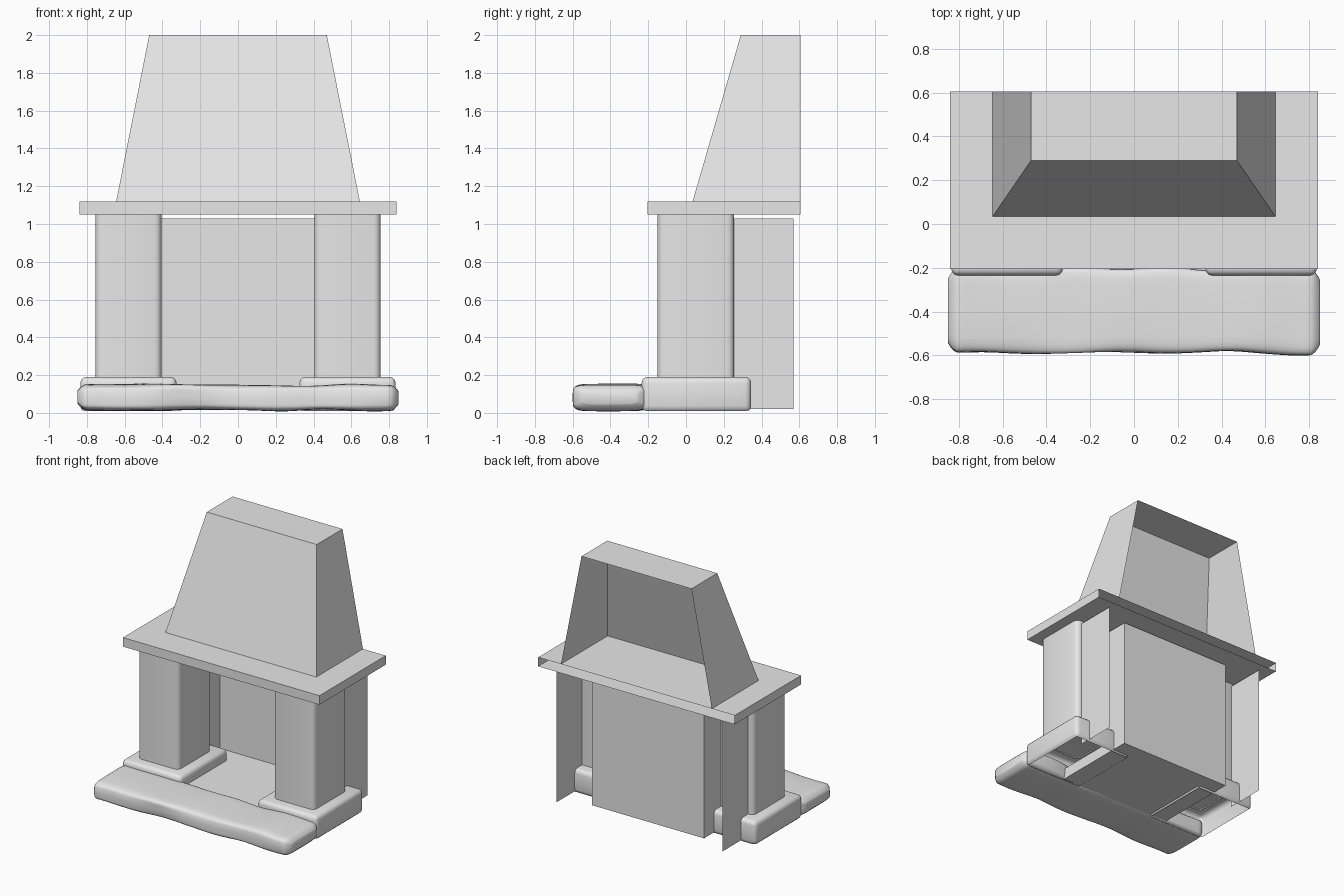
import bpy, bmesh, math
from mathutils import noise, Vector

if "Cube" in bpy.data.objects:
    bpy.data.objects.remove(bpy.data.objects["Cube"], do_unlink=True)

# One plain stone colour for everything
stone = bpy.data.materials.new("pale_stone")
stone.use_nodes = True
COLOUR = (0.8, 0.8, 0.8, 1)
stone.diffuse_color = COLOUR
stone.node_tree.nodes["Principled BSDF"].inputs["Base Color"].default_value = COLOUR


def finish(name, bm, smooth=False):
    mesh = bpy.data.meshes.new(name)
    bm.to_mesh(mesh)
    bm.free()
    mesh.materials.append(stone)
    obj = bpy.data.objects.new(name, mesh)
    bpy.context.collection.objects.link(obj)
    if smooth:
        bpy.ops.object.select_all(action='DESELECT')
        obj.select_set(True)
        bpy.context.view_layer.objects.active = obj
        bpy.ops.object.shade_smooth_by_angle(angle=math.radians(40))
    return obj


def box(xs, ys, zs):
    """Axis-aligned box between pairs of limits."""
    bm = bmesh.new()
    bmesh.ops.create_cube(bm, size=1)
    for v in bm.verts:
        v.co = [lim[int(c > 0)] for lim, c in zip((xs, ys, zs), v.co)]
    bm.normal_update()
    return bm


def drop(bm, *directions):
    """Remove the sides that face the given directions."""
    gone = [f for f in bm.faces if any(f.normal.dot(Vector(d)) > 0.9 for d in directions)]
    bmesh.ops.delete(bm, geom=gone, context='FACES')
    return bm


def bevel(bm, edges, width, segments=3):
    bmesh.ops.bevel(bm, geom=list(edges), offset=width, segments=segments,
                    profile=0.5, affect='EDGES')
    bm.normal_update()


BACK, FRONT, UP, DOWN = (0, 1, 0), (0, -1, 0), (0, 0, 1), (0, 0, -1)

# Tapered chimney hood, open at the back and below
bm = box((-0.645, 0.645), (0.035, 0.605), (1.12, 2.0))
drop(bm, BACK, DOWN)
for v in bm.verts:
    if v.co.z > 1.5:
        v.co.x *= 0.47 / 0.645
        if v.co.y < 0.3:
            v.co.y = 0.29
finish("chimney_hood", bm)

# Mantel shelf, open at the back
finish("mantel_shelf", drop(box((-0.84, 0.84), (-0.205, 0.605), (1.05, 1.12)), BACK))

# Firebox shell and its floor
finish("firebox", drop(box((-0.48, 0.48), (0.25, 0.465), (0.02, 1.03)), FRONT, UP, DOWN))
finish("firebox_floor", box((-0.48, 0.48), (-0.22, 0.463), (0.02, 0.105)))

# Paired columns, plinths and outer wing panels
for side, s in (("left", 1), ("right", -1)):
    def span(a, b):
        return tuple(sorted((s * a, s * b)))

    bm = drop(box(span(0.405, 0.755), (-0.15, 0.255), (0.18, 1.05)), UP, DOWN)
    bevel(bm, [e for e in bm.edges if abs(e.verts[0].co.z - e.verts[1].co.z) > 0.5], 0.035)
    finish(side + "_column", bm, True)

    bm = box(span(0.325, 0.835), (-0.235, 0.345), (0.005, 0.19))
    bevel(bm, bm.edges, 0.032)
    finish(side + "_plinth", drop(bm, DOWN), True)

    bm = bmesh.new()
    corners = [(0.25, 0.02), (0.57, 0.02), (0.57, 1.03), (0.25, 1.03)]
    face = bm.faces.new([bm.verts.new((s * 0.71, y, z)) for y, z in corners])
    if s < 0:
        face.normal_flip()
    finish(side + "_wing_panel", bm)

# Rough-hewn hearth slab: rounded bar with gently uneven cross-sections
bm = bmesh.new()
STATIONS, AROUND = 40, 32
HALF = 0.85
rings = []
for i in range(STATIONS + 1):
    x = -HALF * math.cos(math.pi * i / STATIONS)
    # Ends pull in over a short rounded length
    inset = 0.05 * max(0, 1 - (HALF - abs(x)) / 0.05) ** 2
    ring = []
    for j in range(AROUND):
        a = 2 * math.pi * j / AROUND
        c, t = math.cos(a), math.sin(a)
        y = math.copysign(abs(c) ** 0.3, c) * (0.194 - inset)
        z = math.copysign(abs(t) ** 0.35, t) * (0.068 - inset * 0.7)
        wobble = noise.noise(Vector((x * 3.5, c * 0.6, t * 0.6)))
        y += 0.022 * wobble * c
        z += 0.012 * wobble * t
        ring.append(bm.verts.new((x, y - 0.397, z + 0.082)))
    rings.append(ring)
for r0, r1 in zip(rings, rings[1:]):
    for j in range(AROUND):
        k = (j + 1) % AROUND
        bm.faces.new((r0[j], r0[k], r1[k], r1[j]))
bm.faces.new(rings[0])
bm.faces.new(rings[-1])
bmesh.ops.recalc_face_normals(bm, faces=bm.faces[:])
finish("hearth_slab", bm, True)
